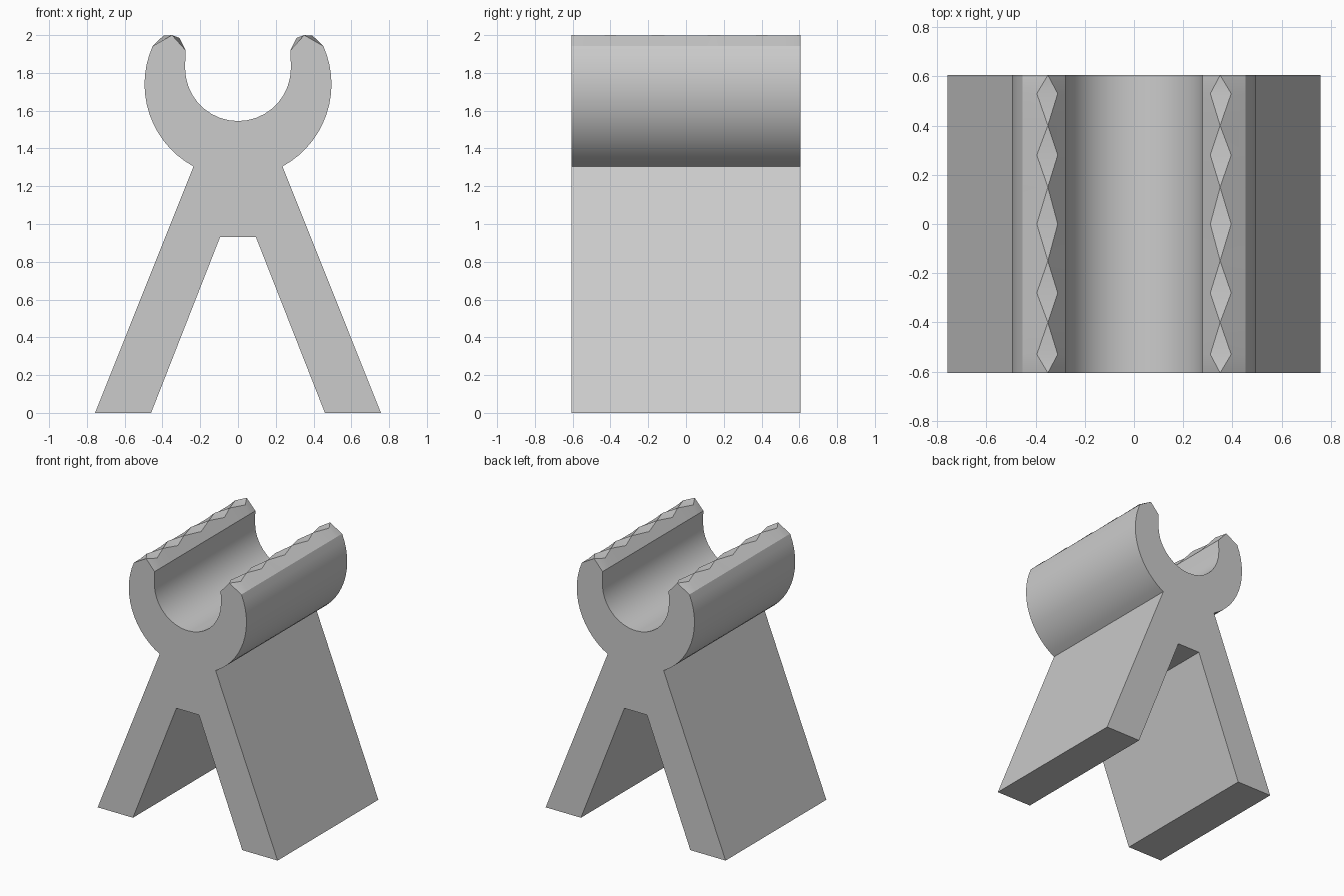
import bpy, bmesh
from math import sin, cos, radians

cube = bpy.data.objects.get("Cube")
if cube:
    bpy.data.objects.remove(cube, do_unlink=True)

grey = bpy.data.materials.new("plain grey")
grey.use_nodes = True
colour = (0.6, 0.6, 0.6, 1)
grey.diffuse_color = colour
grey.node_tree.nodes["Principled BSDF"].inputs["Base Color"].default_value = colour


def arc(cz, r, start, end, n):
    """Points on a circle centred at x = 0, angles in degrees from +x."""
    steps = [radians(start + (end - start) * i / n) for i in range(n + 1)]
    return [(r * cos(a), cz + r * sin(a)) for a in steps]


def half_profile(wide):
    """Right half of the cross-section, from the crotch round to the cradle floor."""
    leg = [(0.095, 0.93), (0.46, 0), (0.757, 0)]
    outer = arc(1.74, 0.495, -61.6, 24, 14)
    crest = [(0.395, 1.997), (0.31, 1.985)] if wide else [(0.35, 2.0)] * 2
    lip = [(0.278, 1.92)]
    inner = arc(1.825, 0.28, 0, -90, 9)
    return leg + outer + crest + lip + inner


def section(wide):
    half = half_profile(wide)
    return half + [(-x, z) for x, z in reversed(half[:-1])]


# Cross-sections along the depth; the crest alternates narrow and wide
stations = [-0.605, -0.53, -0.4, -0.28, -0.15, 0, 0.15, 0.28, 0.4, 0.53, 0.605]
bm = bmesh.new()
rings = [[bm.verts.new((x, y, z)) for x, z in section(i % 2 == 1)]
         for i, y in enumerate(stations)]
for a, b in zip(rings, rings[1:]):
    for i in range(len(a)):
        j = (i + 1) % len(a)
        bm.faces.new((a[i], a[j], b[j], b[i]))
bm.faces.new(rings[0])
bm.faces.new(rings[-1])
bmesh.ops.remove_doubles(bm, verts=bm.verts, dist=0.0005)
bmesh.ops.recalc_face_normals(bm, faces=bm.faces)

# Cradle stand
mesh = bpy.data.meshes.new("cradle_stand")
bm.to_mesh(mesh)
bm.free()
mesh.materials.append(grey)
stand = bpy.data.objects.new("cradle_stand", mesh)
bpy.context.collection.objects.link(stand)
bpy.context.view_layer.objects.active = stand
stand.select_set(True)
bpy.ops.object.shade_smooth_by_angle(angle=radians(25))
